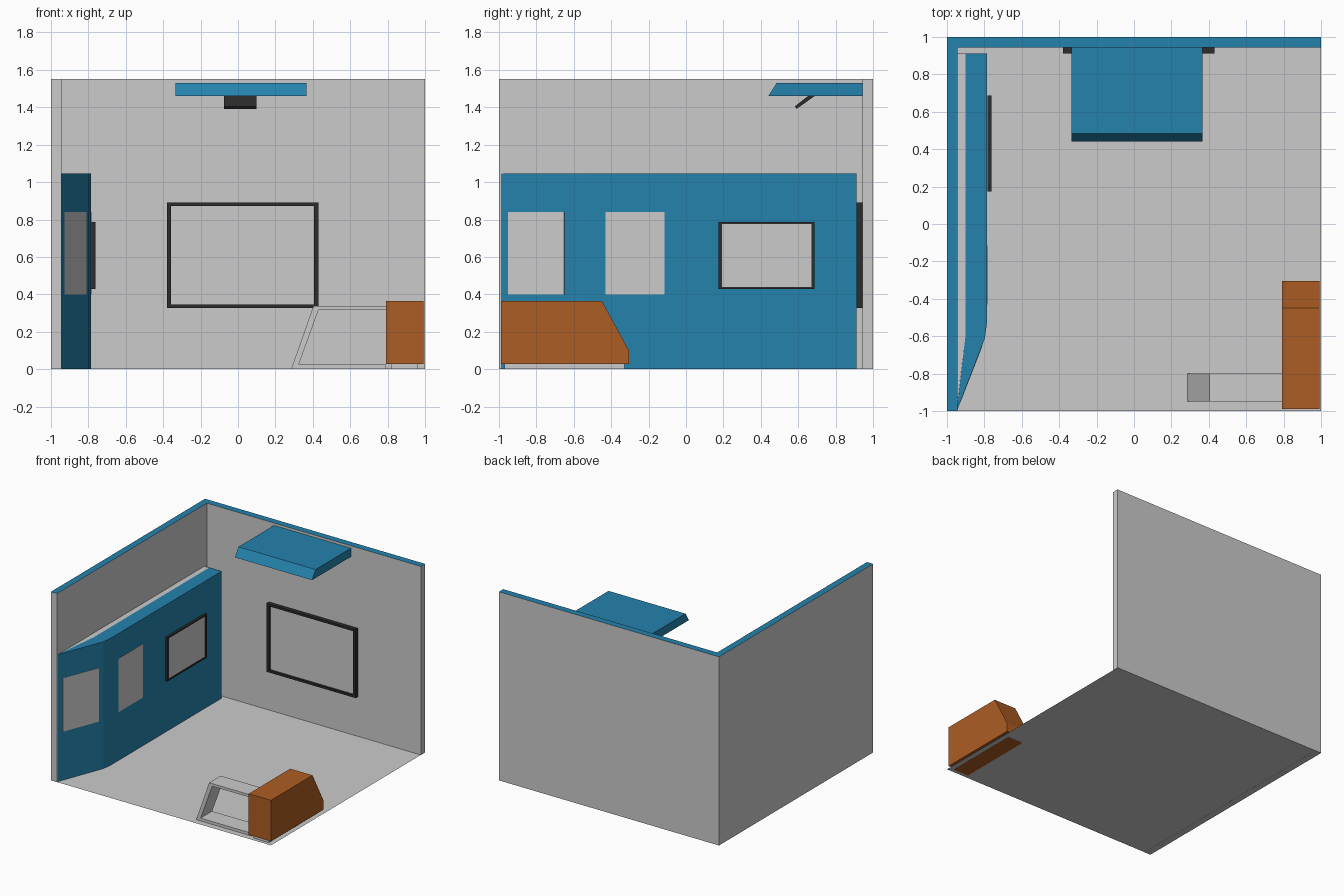
import bpy, bmesh
from mathutils import Vector

if "Cube" in bpy.data.objects:
    bpy.data.objects.remove(bpy.data.objects["Cube"])


def material(name, rgb):
    m = bpy.data.materials.new(name)
    m.diffuse_color = (*rgb, 1)
    m.use_nodes = True
    m.node_tree.nodes["Principled BSDF"].inputs["Base Color"].default_value = m.diffuse_color
    return m


GREY = material("light_grey", (0.60, 0.60, 0.60))
BLUE = material("blue", (0.018, 0.225, 0.42))
ORANGE = material("orange", (0.42, 0.11, 0.017))
BLACK = material("black", (0.025, 0.025, 0.025))


def prism(name, profile, axis, lo, hi, mat, cap=None, cap_normal=None):
    """Extrude a 2D profile along an axis; faces along cap_normal get the cap material."""
    def point(p, h):
        q = list(p)
        q.insert(axis, h)
        return q
    bm = bmesh.new()
    face = bm.faces.new([bm.verts.new(point(p, lo)) for p in profile])
    ext = bmesh.ops.extrude_face_region(bm, geom=[face])
    shift = Vector((0, 0, 0))
    shift[axis] = hi - lo
    bmesh.ops.translate(bm, vec=shift,
                        verts=[g for g in ext["geom"] if isinstance(g, bmesh.types.BMVert)])
    bmesh.ops.recalc_face_normals(bm, faces=bm.faces)
    if cap:
        for f in bm.faces:
            f.material_index = int(f.normal.dot(Vector(cap_normal)) > 0.9)
    me = bpy.data.meshes.new(name)
    bm.to_mesh(me)
    bm.free()
    me.materials.append(mat)
    if cap:
        me.materials.append(cap)
    ob = bpy.data.objects.new(name, me)
    bpy.context.collection.objects.link(ob)
    return ob


def box(name, x, y, z, mat, **kw):
    rect = [(x[0], y[0]), (x[1], y[0]), (x[1], y[1]), (x[0], y[1])]
    return prism(name, rect, 2, z[0], z[1], mat, **kw)


UP, DOWN = (0, 0, 1), (0, 0, -1)

# Floor and the two walls with blue top edges
bpy.ops.mesh.primitive_plane_add(size=2, location=(0, 0, 0.001))
floor = bpy.context.object
floor.name = "floor"
floor.data.materials.append(GREY)
box("left_wall", (-1, -0.945), (-1, 0.945), (0, 1.55), GREY, cap=BLUE, cap_normal=UP)
box("back_wall", (-1, 1), (0.945, 1), (0, 1.55), GREY, cap=BLUE, cap_normal=UP)

# Display partition along the left wall: blue shell over a grey core
prism("partition_shell", [(-0.9, 0.912), (-0.787, 0.912), (-0.787, -0.535), (-0.797, -0.61),
                          (-0.943, -0.99), (-0.943, -0.96), (-0.9, -0.59)],
      2, 0.002, 1.045, BLUE)
prism("partition_core", [(-0.945, 0.912), (-0.9, 0.912), (-0.9, -0.59), (-0.945, -0.97)],
      2, 0.002, 1.044, GREY)

# Grey poster plates on the partition
box("poster_straight", (-0.79, -0.784), (-0.43, -0.115), (0.4, 0.84), GREY)
a, b = Vector((-0.8126, -0.65)), Vector((-0.9294, -0.95))
out = Vector((0.932, -0.363)) * 0.003
prism("poster_angled", [a + out, b + out, b - out, a - out], 2, 0.4, 0.84, GREY)


# Framed screens: four black bars around a grey panel
def screen(name, axis, u, z, depth, panel, side, rail):
    bars = {"left": ((u[0], u[0] + side), z), "right": ((u[1] - side, u[1]), z),
            "bottom": ((u[0] + side, u[1] - side), (z[0], z[0] + rail)),
            "top": ((u[0] + side, u[1] - side), (z[1] - rail, z[1]))}
    inner = ((u[0] + side, u[1] - side), (z[0] + rail, z[1] - rail))

    def part(label, uu, zz, d, mat):
        x, y = (d, uu) if axis == 0 else (uu, d)
        box(f"{name}_{label}", x, y, zz, mat)
    for label, (uu, zz) in bars.items():
        part("frame_" + label, uu, zz, depth, BLACK)
    part("panel", *inner, panel, GREY)


screen("side_screen", 0, (0.175, 0.687), (0.428, 0.787), (-0.783, -0.763), (-0.782, -0.768), 0.017, 0.012)
screen("back_screen", 1, (-0.38, 0.43), (0.328, 0.89), (0.912, 0.945), (0.93, 0.945), 0.023, 0.018)

# Overhead canopy with a sloping front edge, and its tilted black flap
prism("canopy", [(0.44, 1.46), (0.485, 1.53), (0.995, 1.53), (0.995, 1.46)],
      0, -0.335, 0.365, BLUE)
prism("canopy_flap", [(0.582, 1.405), (0.592, 1.392), (0.69, 1.462), (0.655, 1.462)],
      0, -0.075, 0.1, BLACK)

# Orange counter on a recessed plinth
prism("counter", [(-0.99, 0.028), (-0.99, 0.365), (-0.45, 0.365), (-0.305, 0.1), (-0.305, 0.028)],
      1 - 1, 0.79, 0.992, ORANGE)
box("counter_plinth", (0.82, 0.96), (-0.97, -0.33), (0, 0.028), GREY, cap=ORANGE, cap_normal=DOWN)

# Grey looped side table with a slanted leg
prism("side_table", [(0.79, 0.002), (0.285, 0.002), (0.403, 0.337), (0.79, 0.337), (0.79, 0.315),
                     (0.43, 0.315), (0.325, 0.025), (0.79, 0.025)],
      1, -0.95, -0.8, GREY)
